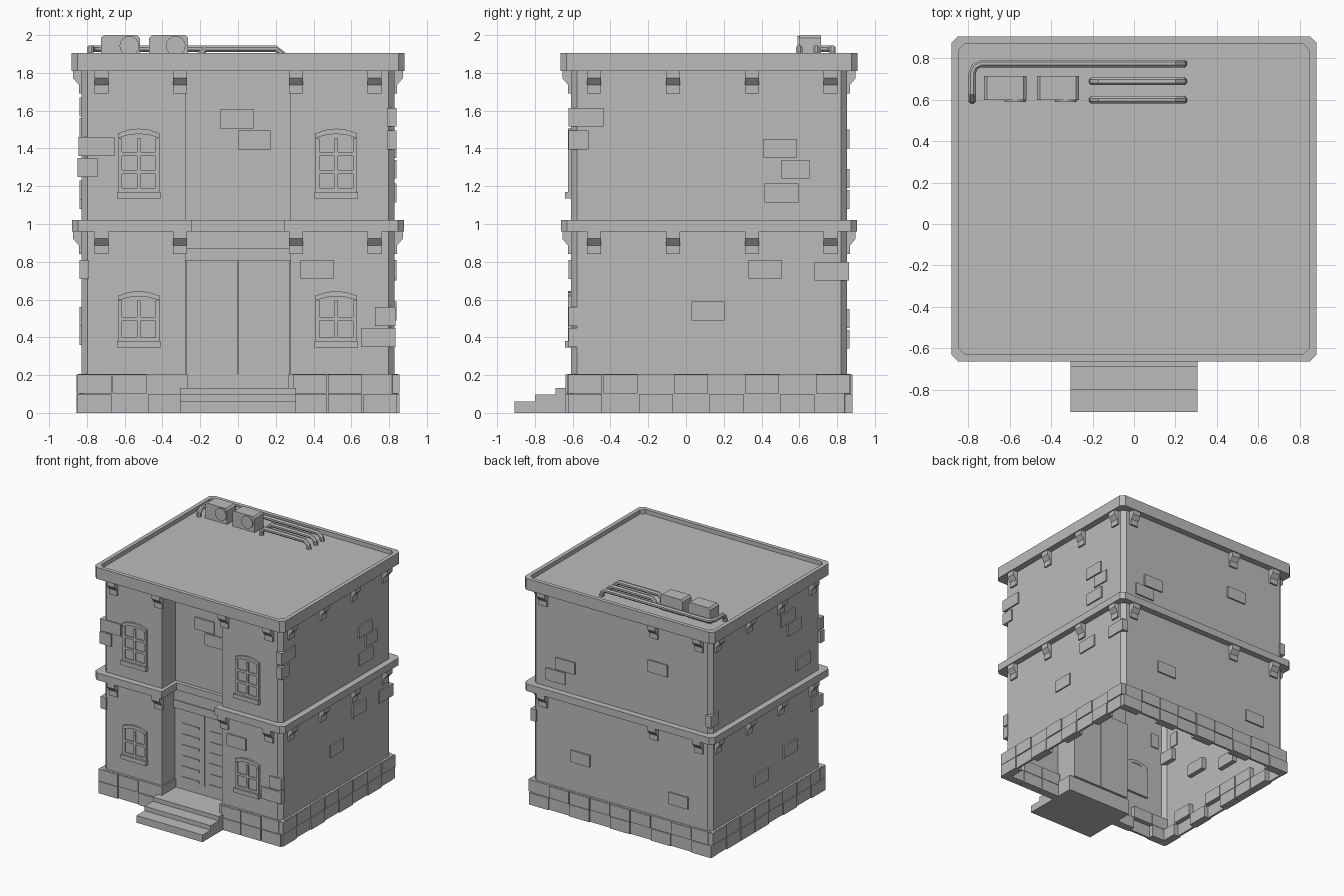
import bpy, bmesh, math, random
from mathutils import Matrix, Vector

if "Cube" in bpy.data.objects:
    bpy.data.objects.remove(bpy.data.objects["Cube"])

random.seed(4)
stone = bpy.data.materials.new("plain_grey")
stone.diffuse_color = (0.5, 0.5, 0.5, 1)
stone.use_nodes = True
stone.node_tree.nodes["Principled BSDF"].inputs["Base Color"].default_value = stone.diffuse_color

# wall planes: axis of the normal, direction, position
FRONT, RECESS, BACK, SIDE = -0.61, -0.43, 0.853, 0.828
PLANES = {"front": (1, -1, FRONT), "recess": (1, -1, RECESS), "back": (1, 1, BACK),
          "right": (0, 1, SIDE), "left": (0, -1, -SIDE)}


def finish(name, bm, recalc=True):
    if recalc:
        bmesh.ops.recalc_face_normals(bm, faces=bm.faces)
    me = bpy.data.meshes.new(name)
    bm.to_mesh(me)
    bm.free()
    me.materials.append(stone)
    ob = bpy.data.objects.new(name, me)
    bpy.context.collection.objects.link(ob)
    return ob


def box(bm, x0, x1, y0, y1, z0, z1):
    m = Matrix.Translation(((x0 + x1) / 2, (y0 + y1) / 2, (z0 + z1) / 2))
    m = m @ Matrix.Diagonal((abs(x1 - x0), abs(y1 - y0), abs(z1 - z0), 1))
    return bmesh.ops.create_cube(bm, size=1, matrix=m)["verts"]


def prism(bm, lower, upper, caps=True):
    a = [bm.verts.new(p) for p in lower]
    b = [bm.verts.new(p) for p in upper]
    for i in range(len(a)):
        j = (i + 1) % len(a)
        bm.faces.new((a[i], a[j], b[j], b[i]))
    if caps:
        bm.faces.new(a[::-1])
        bm.faces.new(b)


def on_wall(face, u, out, z):
    axis, s, p = PLANES[face]
    return (u, p + s * out, z) if axis == 1 else (p + s * out, u, z)


def brick(bm, face, u0, u1, z0, z1, out=0.012, inn=0.04):
    a, b = on_wall(face, u0, -inn, z0), on_wall(face, u1, out, z1)
    box(bm, a[0], b[0], a[1], b[1], z0, z1)


def footprint(o, recess=True, c=0.032):
    w, f, k = SIDE + o, FRONT - o, BACK + o
    r, b = 0.278 - 0.6 * o, RECESS - 0.6 * o
    mid = [(-r, f), (-r, b), (r, b), (r, f)] if recess else []
    return ([(-w + c, f)] + mid + [(w - c, f), (w, f + c), (w, k - c), (w - c, k),
            (-w + c, k), (-w, k - c), (-w, f + c)])


def at(pts, z):
    return [(x, y, z) for x, y in pts]


def band(name, outer, inner, z0, z1):
    bm = bmesh.new()
    prism(bm, at(outer, z0), at(outer, z1), False)
    prism(bm, at(outer, z1), at(inner, z1), False)
    prism(bm, at(inner, z0), at(outer, z0), False)
    return finish(name, bm, False)


# hollow walls, base course and storey ledge
bm = bmesh.new()
prism(bm, at(footprint(0), 0), at(footprint(0), 1.82), False)
finish("walls", bm, False)
band("base_course", footprint(0.018), footprint(0), 0, 0.205)
band("storey_ledge", footprint(0.052), footprint(0), 0.96, 1.02)

# roof slab with a raised rim
bm = bmesh.new()
prism(bm, at(footprint(0.054, False), 1.81), at(footprint(0.054, False), 1.87))
finish("roof_slab", bm)
bm = bmesh.new()
outer, inner = footprint(0.054, False), footprint(0.02, False)
prism(bm, at(outer, 1.87), at(outer, 1.905), False)
prism(bm, at(outer, 1.905), at(inner, 1.905), False)
prism(bm, at(inner, 1.905), at(inner, 1.87), False)
finish("roof_rim", bm, False)

# brackets under the ledge and the roof
bm = bmesh.new()
profile = [(-0.01, 0), (0.045, 0), (0.045, -0.04), (0.015, -0.075), (0.015, -0.12), (-0.01, -0.12)]
spots = {"front": (-0.723, -0.306, 0.306, 0.723), "back": (-0.723, -0.306, 0.723),
         "right": (-0.488, -0.068, 0.35, 0.765), "left": (-0.488, -0.068, 0.35, 0.765)}
for top in (0.962, 1.812):
    for face, places in spots.items():
        for u in places:
            prism(bm, *[[on_wall(face, u + d, o, top + z) for o, z in profile]
                        for d in (-0.037, 0.037)])
finish("brackets", bm)

# stray wall bricks: start along the wall, bottom, length
bricks = {
    "front": [(-0.845, 1.36, 0.19), (-0.85, 1.25, 0.105), (0.33, 0.71, 0.175),
              (0.725, 0.46, 0.11), (0.65, 0.35, 0.185)],
    "recess": [(-0.095, 1.505, 0.18), (0, 1.395, 0.175)],
    "right": [(-0.622, 1.515, 0.187), (-0.622, 1.395, 0.107), (0.41, 1.35, 0.175),
              (0.505, 1.24, 0.15), (0.415, 1.115, 0.18), (0.33, 0.71, 0.175),
              (0.68, 0.70, 0.182), (0.03, 0.49, 0.175)],
    "back": [(0.43, 1.19, 0.18), (0.52, 1.08, 0.18), (-0.43, 1.40, 0.18),
             (0.29, 0.45, 0.18), (-0.62, 0.34, 0.18)],
    "left": [(-0.25, 1.57, 0.18), (-0.34, 1.46, 0.18), (-0.45, 1.13, 0.18), (-0.28, 0.46, 0.18),
             (0.10, 0.36, 0.18), (0.76, 1.08, 0.105), (-0.622, 0.71, 0.15)]}
bm = bmesh.new()
for face, items in bricks.items():
    for u, z, length in items:
        brick(bm, face, u, u + length, z, z + 0.1)
finish("wall_bricks", bm)

# staggered blocks of the base course
bm = bmesh.new()
runs = [("front", -0.85, -0.29), ("front", 0.29, 0.85), ("back", -0.85, 0.85),
        ("right", -0.625, 0.875), ("left", -0.625, 0.875)]
for face, start, end in runs:
    n = round((end - start) / 0.185)
    step = (end - start) / n
    for row in range(2):
        for i in range(n):
            if (i + row) % 2 == 0 or random.random() < 0.2:
                u = start + i * step
                brick(bm, face, u, u + step * 0.96, row * 0.103, row * 0.103 + 0.1, 0.028)
finish("base_blocks", bm)

# windows with arched head, glazing bars and sill
def window(cx, z0, z1, rows):
    bm = bmesh.new()
    w, y0, y1 = 0.11, FRONT + 0.02, FRONT - 0.015
    box(bm, cx - w - 0.006, cx + w + 0.006, y0, FRONT - 0.03, z0, z0 + 0.035)
    base, head = z0 + 0.035, z1 - 0.05
    for x in (-w, w - 0.022):
        box(bm, cx + x, cx + x + 0.022, y0, y1, base, head)
    box(bm, cx - 0.01, cx + 0.01, y0, y1, base, head)
    for i in range(rows):
        z = base + (head - base) * i / rows
        box(bm, cx - w, cx + w, y0, y1 + 0.002, z, z + 0.02)
    arch = [(w * t, z1 - 0.025 * t * t) for t in (1, 0.5, 0, -0.5, -1)]
    low = [(w * t, head + 0.022 - 0.022 * t * t) for t in (-1, -0.5, 0, 0.5, 1)]
    prism(bm, *[[(cx + x, y, z) for x, z in arch + low] for y in (y0, y1)])
    box(bm, cx - w + 0.01, cx + w - 0.01, y0, FRONT - 0.004, base, head + 0.015)
    finish("window", bm)


for cx in (-0.525, 0.52):
    window(cx, 1.135, 1.505, 3)
    window(cx, 0.345, 0.645, 2)

# double door with slats, and stepped lintel
bm = bmesh.new()
for s in (-1, 1):
    box(bm, s * 0.003, s * 0.275, RECESS - 0.012, RECESS + 0.02, 0.13, 0.805)
    for i in range(6):
        z = 0.22 + i * 0.09
        box(bm, s * 0.05, s * 0.21, RECESS - 0.018, RECESS, z, z + 0.018)
finish("double_door", bm)
bm = bmesh.new()
box(bm, -0.277, 0.277, RECESS - 0.03, RECESS, 0.805, 0.87)
box(bm, -0.277, 0.277, RECESS - 0.02, RECESS, 0.87, 0.962)
finish("door_lintel", bm)

# entrance steps
bm = bmesh.new()
for y, back, z in ((-0.908, -0.80, 0.06), (-0.80, -0.69, 0.097), (-0.69, RECESS, 0.132)):
    box(bm, -0.308, 0.306, y, back, 0, z)
finish("entrance_steps", bm)

# rooftop cooling units with round fans
for x0, fan_x in ((-0.725, -0.575), (-0.47, -0.33)):
    bm = bmesh.new()
    x1, c = x0 + 0.205, 0.015
    outline = [(x0, 1.865), (x1, 1.865), (x1, 2 - c), (x1 - c, 2), (x0 + c, 2), (x0, 2 - c)]
    prism(bm, *[[(x, y, z) for x, z in outline] for y in (0.60, 0.715)])
    m = Matrix.Translation((fan_x, 0.597, 1.943)) @ Matrix.Rotation(math.pi / 2, 4, "X")
    bmesh.ops.create_cone(bm, cap_ends=True, segments=16, radius1=0.052, radius2=0.052,
                          depth=0.016, matrix=m)
    finish("cooling_unit", bm)

# rooftop pipes: eight-sided tube swept along a path
def pipe(path, r=0.019, sides=8):
    path = [Vector(p) for p in path]
    bm = bmesh.new()
    rings = []
    for i, p in enumerate(path):
        d = (path[min(i + 1, len(path) - 1)] - path[max(i - 1, 0)]).normalized()
        q = d.to_track_quat("Z", "Y")
        rings.append([p + q @ Vector((r * math.cos(a), r * math.sin(a), 0))
                      for a in [math.tau * (k + 0.5) / sides for k in range(sides)]])
    for a, b in zip(rings, rings[1:]):
        prism(bm, a, b, False)
    bmesh.ops.remove_doubles(bm, verts=bm.verts, dist=0.0005)
    finish("roof_pipe", bm)
    bpy.context.view_layer.update()


TOP, LOW = 1.928, 1.865
for y in (0.69, 0.60):
    pipe([(-0.20, y, LOW), (-0.198, y, 1.90), (-0.17, y, TOP), (0.20, y, TOP),
          (0.235, y, 1.90), (0.24, y, LOW)])
pipe([(0.24, 0.775, LOW), (0.235, 0.775, 1.90), (0.20, 0.775, TOP), (-0.74, 0.775, TOP),
      (-0.77, 0.76, TOP), (-0.782, 0.73, TOP), (-0.782, 0.63, TOP), (-0.782, 0.602, 1.90),
      (-0.782, 0.60, LOW)])
